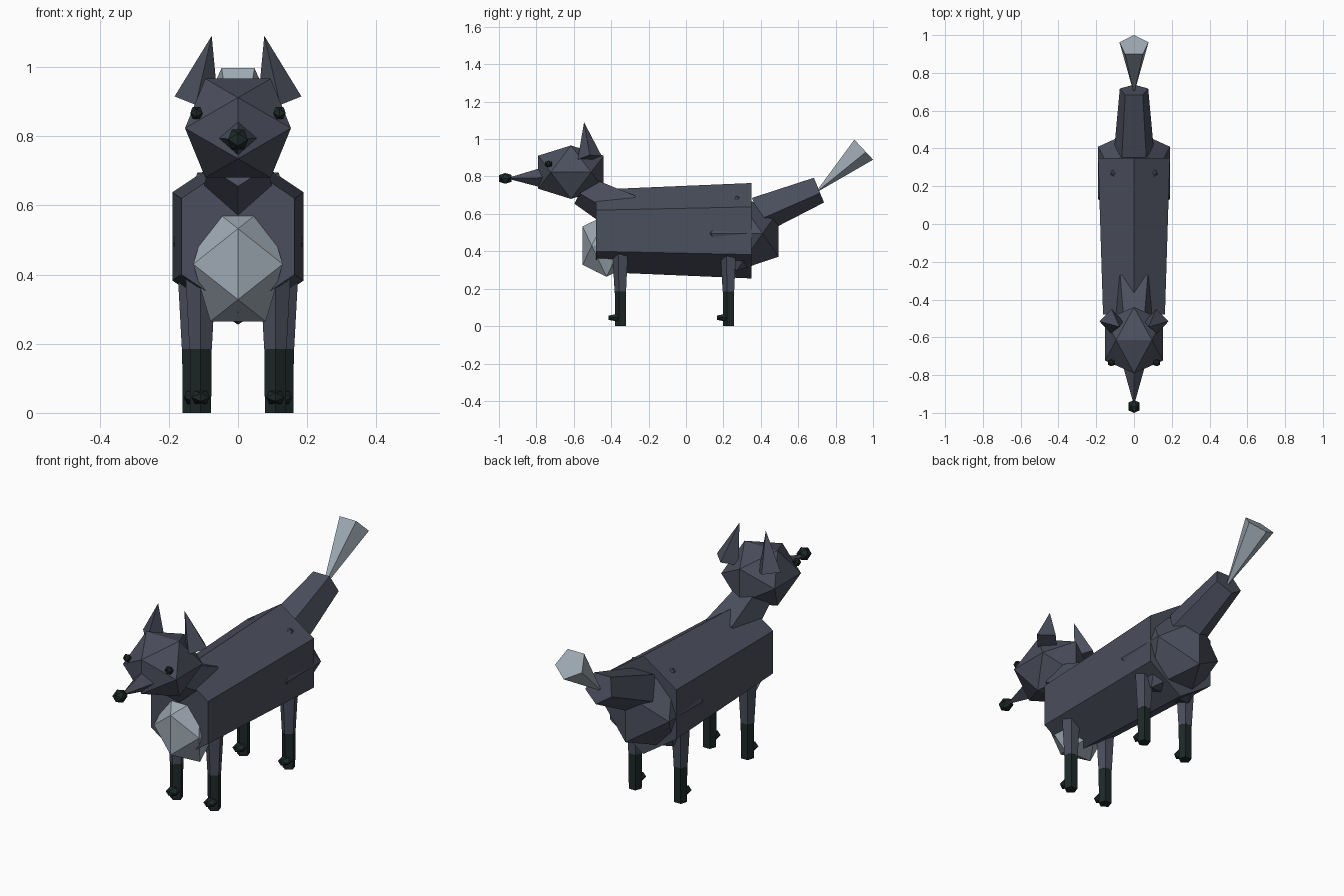
import bpy, bmesh, math
from mathutils import Vector

if "Cube" in bpy.data.objects:
    bpy.data.objects.remove(bpy.data.objects["Cube"])


def material(name, rgb):
    m = bpy.data.materials.new(name)
    lin = [(c / 255 / 12.92) if c < 11 else ((c / 255 + 0.055) / 1.055) ** 2.4 for c in rgb]
    m.diffuse_color = (*lin, 1)
    m.use_nodes = True
    m.node_tree.nodes["Principled BSDF"].inputs["Base Color"].default_value = m.diffuse_color
    return m


FUR = material("slate fur", (75, 79, 93))
PALE = material("pale grey fur", (158, 169, 179))
DARK = material("dark green black", (29, 41, 39))


def add_object(name, bm, mat):
    bmesh.ops.recalc_face_normals(bm, faces=bm.faces)
    mesh = bpy.data.meshes.new(name)
    bm.to_mesh(mesh)
    bm.free()
    mesh.materials.append(mat)
    ob = bpy.data.objects.new(name, mesh)
    bpy.context.collection.objects.link(ob)
    return ob


def icosahedron(name, centre, size, mat):
    """Icosahedron symmetric about all three axes, scaled per axis."""
    a, b = 0.5257, 0.8507
    bm = bmesh.new()
    for s in (-1, 1):
        for t in (-1, 1):
            for p in ((s * a, 0, t * b), (0, s * b, t * a), (s * b, t * a, 0)):
                bm.verts.new([c + k * v for c, k, v in zip(centre, size, p)])
    bmesh.ops.convex_hull(bm, input=bm.verts)
    return add_object(name, bm, mat)


def frustum(name, sides, p0, r0, p1, r1, corner, mat):
    """Tapered prism from p0 to p1; its first corner points towards 'corner'."""
    p0, p1, corner = Vector(p0), Vector(p1), Vector(corner)
    axis = (p1 - p0).normalized()
    v = (corner - axis * corner.dot(axis)).normalized()
    u = axis.cross(v)
    bm = bmesh.new()

    def ring(p, r):
        if r == 0:
            return [bm.verts.new(p)] * sides
        angles = [2 * math.pi * i / sides for i in range(sides)]
        return [bm.verts.new(p + r * (math.cos(t) * v + math.sin(t) * u)) for t in angles]

    lo, hi = ring(p0, r0), ring(p1, r1)
    for i in range(sides):
        j = (i + 1) % sides
        bm.faces.new([lo[i], lo[j], hi[i]] if r1 == 0 else [lo[i], lo[j], hi[j], hi[i]])
    bm.faces.new(lo)
    if r1:
        bm.faces.new(hi)
    return add_object(name, bm, mat)


UP, DOWN, FRONT = (0, 0, 1), (0, 0, -1), (0, -1, 0)

# Torso: six-sided, narrower across than tall
torso = frustum("torso", 6, (0, 0.35, 0.51), 0.255, (0, -0.48, 0.51), 0.22, UP, FUR)
for vert in torso.data.vertices:
    vert.co.x *= 0.86
icosahedron("rump", (0, 0.27, 0.495), (0.223, 0.265, 0.235), FUR)
icosahedron("chest", (0, -0.425, 0.43), (0.152, 0.15, 0.195), PALE)

# Neck and head
frustum("neck", 5, (0, -0.317, 0.607), 0.125, (0, -0.555, 0.734), 0.0895, DOWN, FUR)
icosahedron("head", (0, -0.615, 0.823), (0.18, 0.206, 0.168), FUR)
frustum("snout", 4, (0, -0.70, 0.795), 0.073, (0, -0.96, 0.79), 0, UP, FUR)
icosahedron("nose", (0, -0.966, 0.79), (0.034, 0.04, 0.034), DARK)

# Tail with pale flared tip
frustum("tail", 5, (0, 0.386, 0.603), 0.11, (0, 0.708, 0.734), 0.079, DOWN, FUR)
frustum("tail_tip", 5, (0, 0.945, 0.949), 0.081, (0, 0.689, 0.71), 0, DOWN, PALE)

# Paired parts
for side, s in (("left", 1), ("right", -1)):
    icosahedron(side + "_eye", (s * 0.12, -0.735, 0.867), (0.021, 0.021, 0.021), DARK)
    frustum(side + "_ear", 4, (s * 0.12, -0.515, 0.90), 0.065,
            (s * 0.076, -0.545, 1.09), 0, FRONT, FUR)
    for end, x, y in (("front", 0.108, -0.348), ("back", 0.13, 0.23)):
        name = f"{end}_{side}_"
        frustum(name + "upper_leg", 5, (s * x, y, 0.185), 0.034,
                (s * x, y, 0.43), 0.048, FRONT, FUR)
        frustum(name + "lower_leg", 5, (s * x, y, 0), 0.032,
                (s * x, y, 0.187), 0.033, FRONT, DARK)
        icosahedron(name + "paw", (s * x, y - 0.027, 0.045), (0.032, 0.045, 0.022), DARK)
